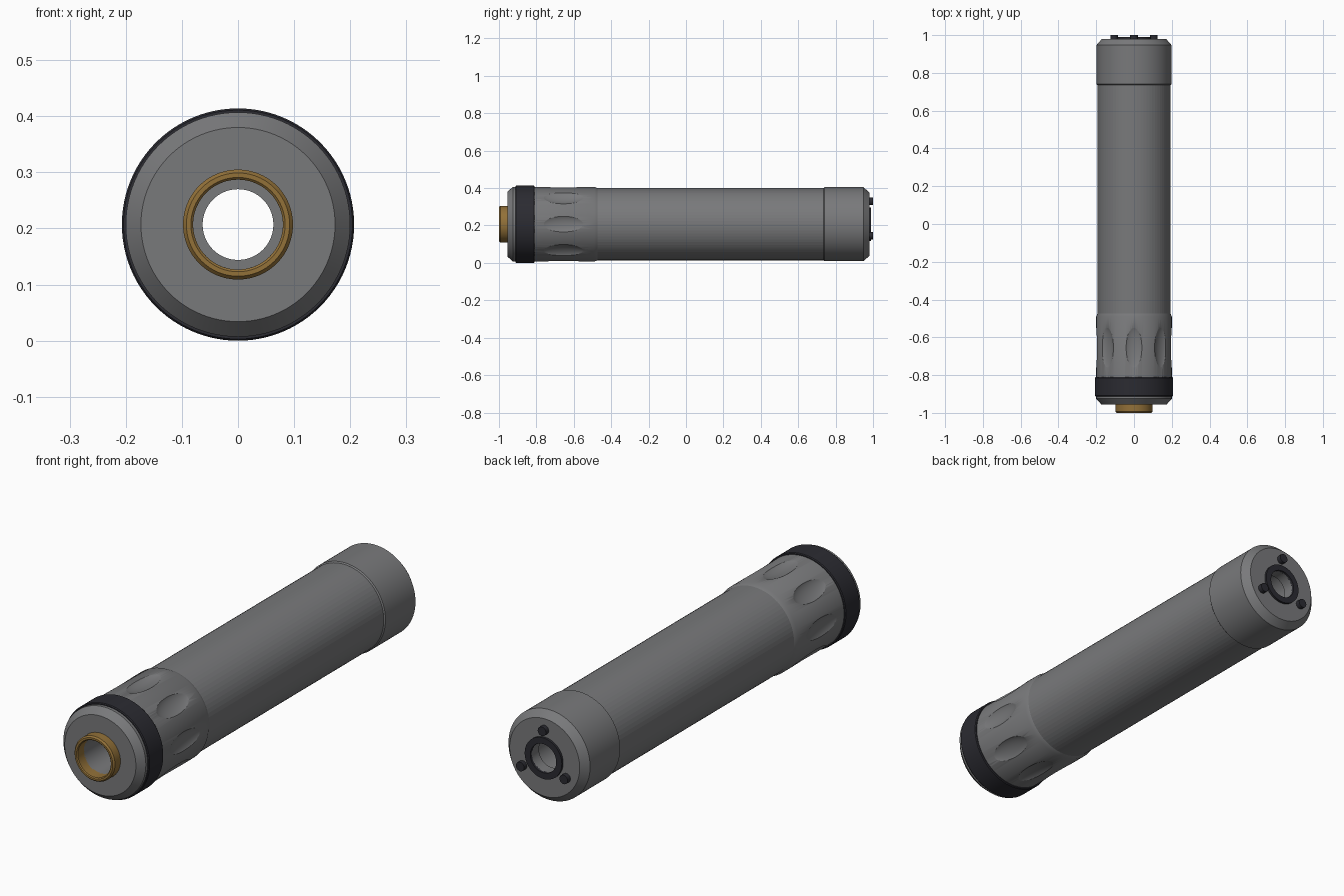
import bpy, bmesh, math
from mathutils import Matrix, Vector

if "Cube" in bpy.data.objects:
    bpy.data.objects.remove(bpy.data.objects["Cube"])

CZ = 0.207   # height of the tube axis
SEG = 96


def material(name, rgb):
    m = bpy.data.materials.new(name)
    m.diffuse_color = (*rgb, 1)
    m.use_nodes = True
    m.node_tree.nodes["Principled BSDF"].inputs["Base Color"].default_value = m.diffuse_color
    return m


GREY = material("grey_metal", (0.19, 0.192, 0.198))
DARK = material("dark_metal", (0.024, 0.024, 0.031))
BRASS = material("brass", (0.29, 0.165, 0.04))


def finish(name, bm, mat, smooth=True):
    bmesh.ops.recalc_face_normals(bm, faces=bm.faces)
    me = bpy.data.meshes.new(name)
    bm.to_mesh(me)
    bm.free()
    me.materials.append(mat)
    ob = bpy.data.objects.new(name, me)
    bpy.context.collection.objects.link(ob)
    if smooth:
        shade(ob)
    return ob


def shade(ob):
    bpy.ops.object.select_all(action='DESELECT')
    ob.select_set(True)
    bpy.context.view_layer.objects.active = ob
    bpy.ops.object.shade_smooth_by_angle(angle=math.radians(25))


def lathe(name, profile, mat, smooth=True, seg=SEG):
    """Spin a closed (radius, y) loop around the tube axis."""
    bm = bmesh.new()
    rings = []
    for i in range(seg):
        a = 2 * math.pi * i / seg
        rings.append([bm.verts.new((r * math.cos(a), y, CZ + r * math.sin(a)))
                      for r, y in profile])
    n = len(profile)
    for i in range(seg):
        p, q = rings[i], rings[(i + 1) % seg]
        for j in range(n):
            k = (j + 1) % n
            bm.faces.new((p[j], p[k], q[k], q[j]))
    return finish(name, bm, mat, smooth)


# Main tube
lathe("main_tube", [(0.08, -0.48), (0.193, -0.48), (0.193, 0.74), (0.08, 0.74)],
      GREY, smooth=False, seg=72)

# Rear cap with bevelled rim and narrow exit hole
lathe("rear_cap", [(0.08, 0.735), (0.193, 0.735), (0.198, 0.74), (0.198, 0.948),
                   (0.17, 0.98), (0.063, 0.98), (0.063, 0.93), (0.08, 0.93)], GREY)

# Front collar with bevelled face
collar = lathe("front_collar", [(0.08, -0.955), (0.173, -0.955), (0.2, -0.925),
                                (0.2, -0.49), (0.192, -0.472), (0.08, -0.472)],
               GREY, smooth=False)

# Eight oval scoops around the collar
bm = bmesh.new()
for i in range(8):
    a = i * math.pi / 4
    place = (Matrix.Translation((0, 0, CZ)) @ Matrix.Rotation(a, 4, 'Y')
             @ Matrix.Translation((0, -0.655, 0.216))
             @ Matrix.Diagonal((0.057, 0.124, 0.03, 1)))
    bmesh.ops.create_uvsphere(bm, u_segments=48, v_segments=32, radius=1, matrix=place)
cutter = finish("scoop_cutter", bm, GREY)
cutter.hide_render = True
mod = collar.modifiers.new("scoops", 'BOOLEAN')
mod.operation = 'DIFFERENCE'
mod.solver = 'EXACT'
mod.object = cutter
bpy.context.view_layer.objects.active = collar
bpy.ops.object.modifier_apply(modifier=mod.name)
bpy.data.objects.remove(cutter)
shade(collar)

# Dark grip band
lathe("grip_band", [(0.19, -0.912), (0.204, -0.912), (0.207, -0.908),
                    (0.207, -0.814), (0.204, -0.81), (0.19, -0.81)], DARK)

# Brass threaded mount
lathe("brass_mount", [(0.08, -0.996), (0.084, -1.0), (0.092, -1.0), (0.098, -0.993),
                      (0.098, -0.95), (0.08, -0.95)], BRASS)

# Dark ring around the exit hole
lathe("exit_ring", [(0.063, 0.975), (0.09, 0.975), (0.09, 0.99), (0.063, 0.99)], DARK)

# Three pins on the rear face
for i in range(3):
    a = math.pi / 2 + i * 2 * math.pi / 3
    bm = bmesh.new()
    place = (Matrix.Translation(Vector((0.122 * math.cos(a), 0.985,
                                        CZ + 0.122 * math.sin(a))))
             @ Matrix.Rotation(math.pi / 2, 4, 'X'))
    bmesh.ops.create_cone(bm, cap_ends=True, segments=20, radius1=0.02,
                          radius2=0.02, depth=0.03, matrix=place)
    finish(f"rear_pin_{i + 1}", bm, DARK)
